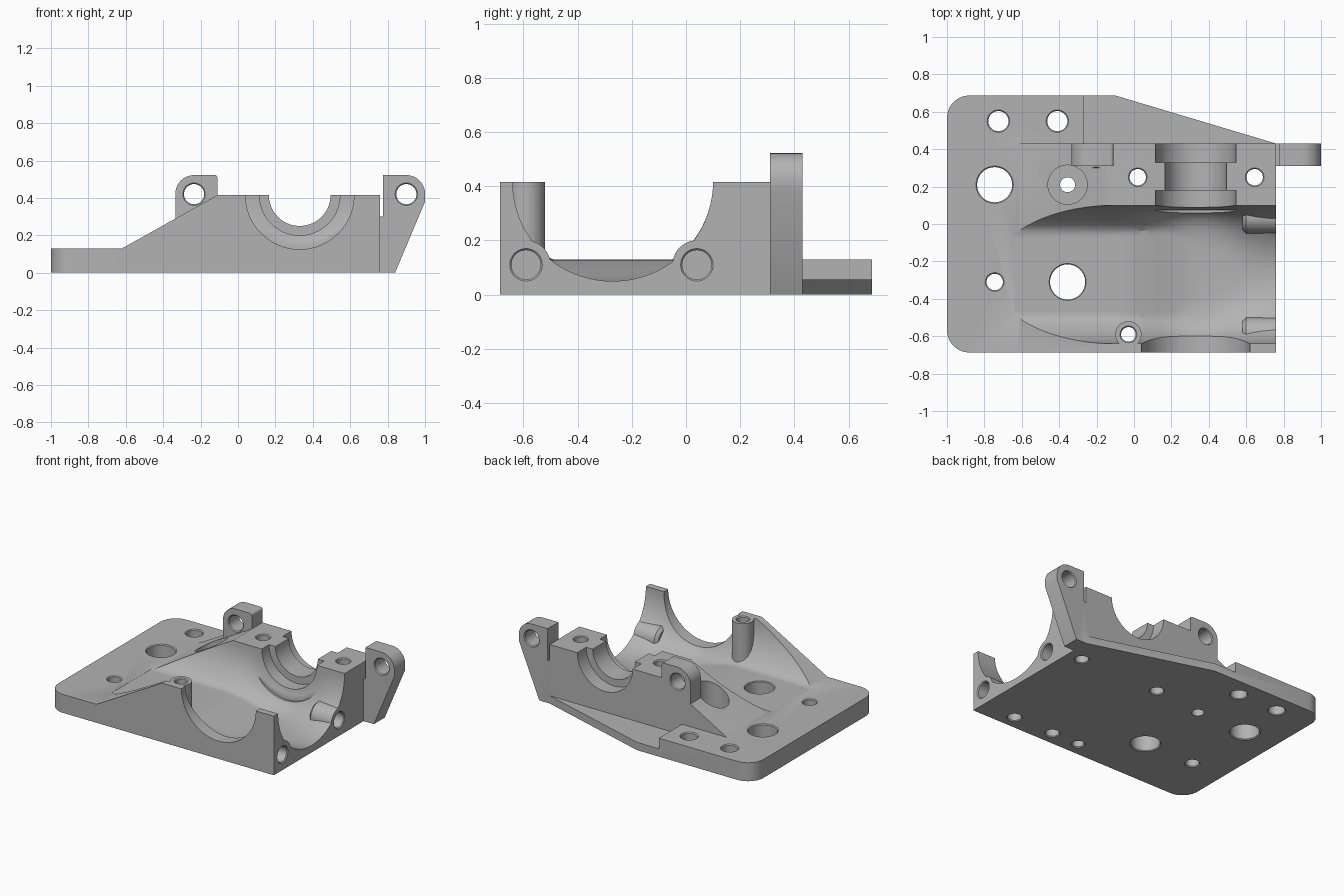
import bpy, bmesh, math
from mathutils import Vector

cube = bpy.data.objects.get("Cube")
if cube:
    bpy.data.objects.remove(cube)

grey = bpy.data.materials.new("cast grey")
grey.use_nodes = True
grey.diffuse_color = (0.45, 0.45, 0.45, 1)
grey.node_tree.nodes["Principled BSDF"].inputs["Base Color"].default_value = (0.45, 0.45, 0.45, 1)


def loft(name, rings):
    """Closed solid through equal-length rings of points."""
    bm = bmesh.new()
    loops = [[bm.verts.new(p) for p in ring] for ring in rings]
    for a, b in zip(loops, loops[1:]):
        for i in range(len(a)):
            j = (i + 1) % len(a)
            bm.faces.new((a[i], a[j], b[j], b[i]))
    bm.faces.new(loops[0])
    bm.faces.new(loops[-1])
    bmesh.ops.recalc_face_normals(bm, faces=bm.faces)
    mesh = bpy.data.meshes.new(name)
    bm.to_mesh(mesh)
    bm.free()
    mesh.materials.append(grey)
    obj = bpy.data.objects.new(name, mesh)
    bpy.context.collection.objects.link(obj)
    return obj


def slab_z(name, outline, low, high):
    return loft(name, [[(x, y, z) for x, y in outline] for z in (low, high)])


def slab_y(name, outline, front, back):
    return loft(name, [[(x, y, z) for x, z in outline] for y in (front, back)])


def turned(name, axis, centre, profile, sides=48):
    """Round solid: profile is (radius, position along axis)."""
    k = "xyz".index(axis)
    rings = []
    for radius, t in profile:
        ring = []
        for i in range(sides):
            a = math.tau * i / sides
            p = [centre[0] + radius * math.cos(a), centre[1] + radius * math.sin(a)]
            p.insert(k, t)
            ring.append(Vector(p))
        rings.append(ring)
    return loft(name, rings)


def arc(cx, cy, r, start, end, steps=10):
    return [(cx + r * math.cos(math.radians(start + (end - start) * i / steps)),
             cy + r * math.sin(math.radians(start + (end - start) * i / steps)))
            for i in range(steps + 1)]


def combine(tool, operation):
    """Join a part to the housing or cut it away."""
    mod = housing.modifiers.new(tool.name, 'BOOLEAN')
    mod.operation = operation
    mod.solver = 'EXACT'
    mod.object = tool
    bpy.context.view_layer.objects.active = housing
    bpy.ops.object.modifier_apply(modifier=mod.name)
    bpy.data.objects.remove(tool)


def add(tool):
    combine(tool, 'UNION')


def cut(tool):
    combine(tool, 'DIFFERENCE')


def drill(axis, centre, r, low, high):
    """Hole with a small chamfer at both mouths."""
    cut(turned("drill", axis, centre, [
        (r + 0.01, low - 0.01), (r - 0.006, low + 0.006),
        (r - 0.006, high - 0.006), (r + 0.01, high + 0.01)], 32))


HALF, BACK, TOP, PLATE, END = 0.687, 0.43, 0.415, 0.13, 0.76
CY, CZ, CR = -0.27, 0.42, 0.37

# Base plate with rounded left corners and a thinner slanted rear wing
outline = (arc(-0.88, -HALF + 0.12, 0.12, 270, 180) + arc(-0.88, HALF - 0.12, 0.12, 180, 90)
           + [(-0.1, HALF), (END, BACK), (END, -HALF)])
housing = slab_z("bearing_housing", outline, 0, PLATE)
cut(slab_z("wing_step", [(-0.27, BACK), (0.9, BACK), (0.9, 0.8), (-0.27, 0.8)], 0.055, 0.3))

# Raised block with sloping left side
add(slab_y("block", [(-0.62, PLATE), (-0.11, TOP), (END, TOP), (END, 0.03), (-0.62, 0.03)], -HALF, BACK))


# Hollow along x, fuller around the bore, with its floor rising to the plate
def hollow_ring(x, steps=40):
    n = 2 + 2.2 * math.exp(-((x - 0.33) / 0.2) ** 2)
    s = min(max((x + 0.08) / 0.43, 0), 1)
    floor = 0.129 - 0.079 * s * s * (3 - 2 * s)
    ring = [(x, CY + CR, 0.7)]
    for i in range(steps + 1):
        a = math.pi * i / steps
        c, d = math.cos(a), max(math.sin(a), 0)
        ring.append((x, CY + math.copysign(CR * abs(c) ** (2 / n), c),
                     max(CZ - CR * d ** (2 / n), floor)))
    return ring + [(x, CY - CR, 0.7)]


cut(loft("hollow", [hollow_ring(x) for x in [-0.64] + [-0.1 + 0.03 * i for i in range(31)]]))

# Stepped shaft bore along y
cut(turned("bore", "y", (0.33, TOP), [
    (0.29, -0.8), (0.29, 0.075), (0.215, 0.075), (0.215, 0.18),
    (0.165, 0.18), (0.165, 0.33), (0.215, 0.33), (0.215, 0.5)], 72))

# Mounting ears
add(slab_y("left_ear", [(-0.335, 0.15), (-0.11, 0.15)] + arc(-0.125, 0.507, 0.015, 0, 90, 4)
           + arc(-0.235, 0.422, 0.1, 90, 180), 0.31, BACK))
add(slab_y("right_ear", [(0.7, 0), (0.84, 0), (1, 0.38)] + arc(0.9, 0.422, 0.1, 0, 90)
           + [(0.775, 0.522), (0.775, 0.3), (0.7, 0.3)], 0.31, BACK))
for x in (-0.235, 0.9):
    drill("y", (x, 0.42), 0.06, 0.31, BACK)

# Screw column at the front and bosses on the right end
add(turned("column", "z", (-0.03, -0.59), [(0.07, 0.08), (0.07, TOP)], 40))
for y in (-0.59, 0.04):
    add(turned("boss", "x", (y, 0.11), [(0.07, 0.58), (0.09, 0.6), (0.09, END)], 40))
    drill("x", (y, 0.11), 0.06, 0.62, END)

# Plate, column and block holes
for x, y, r, high in ((-0.725, 0.55, 0.06, PLATE), (-0.41, 0.55, 0.06, PLATE),
                      (-0.745, 0.21, 0.1, PLATE), (-0.745, -0.31, 0.05, PLATE),
                      (-0.355, -0.31, 0.1, PLATE), (-0.03, -0.59, 0.045, TOP),
                      (0.02, 0.25, 0.05, TOP), (0.645, 0.25, 0.05, TOP)):
    drill("z", (x, y), r, 0, high)

# Counterbored hole in the slope
cut(turned("counterbore", "z", (-0.355, 0.21), [
    (0.04, -0.1), (0.04, PLATE), (0.105, PLATE), (0.105, 0.6)], 40))

# Blind holes beneath the front wall
for x in (0.185, 0.5):
    cut(turned("blind_hole", "z", (x, -0.59), [(0.06, -0.01), (0.045, 0.006), (0.045, 0.09)], 32))

for o in bpy.context.selected_objects:
    o.select_set(False)
housing.select_set(True)
bpy.context.view_layer.objects.active = housing
bpy.ops.object.shade_smooth_by_angle(angle=math.radians(30))
